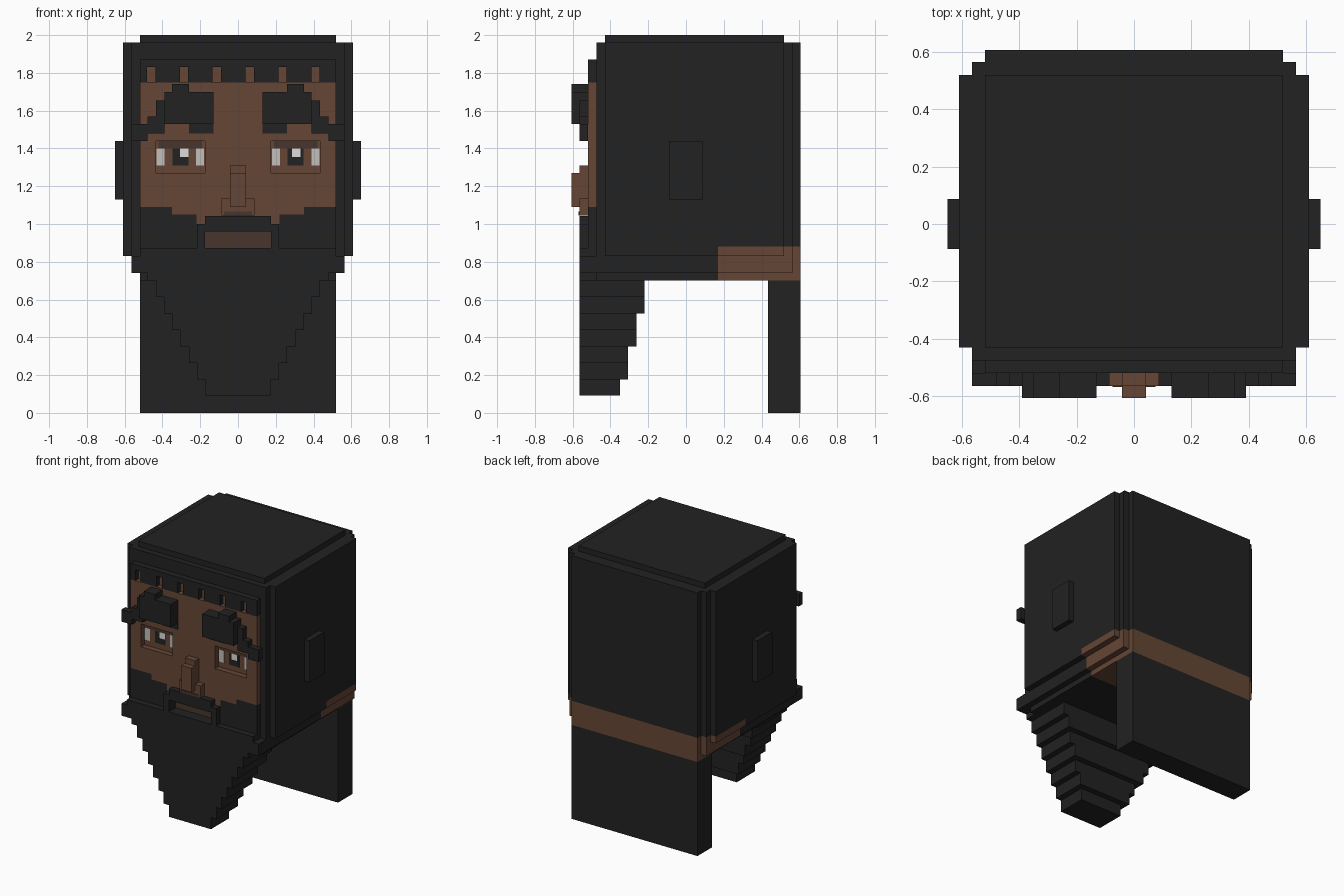
import bpy
import bmesh

cube = bpy.data.objects.get("Cube")
if cube:
    bpy.data.objects.remove(cube, do_unlink=True)


def material(name, r, g, b):
    m = bpy.data.materials.new(name)
    m.use_nodes = True
    m.diffuse_color = (r, g, b, 1)
    bsdf = next(n for n in m.node_tree.nodes if n.type == "BSDF_PRINCIPLED")
    bsdf.inputs["Base Color"].default_value = (r, g, b, 1)
    return m


hair = material("black hair", .016, .016, .016)
skin = material("brown skin", .133, .061, .036)
lip = material("dark brown lip", .065, .036, .026)
white = material("eye white", .55, .53, .50)
shine = material("eye highlight", .72, .72, .70)


def part(name, mat, boxes, mirror=False):
    """One object from boxes given as (x0, x1, y0, y1, z0, z1)."""
    bm = bmesh.new()
    for x0, x1, y0, y1, z0, z1 in boxes:
        for a, b in ([(x0, x1), (-x1, -x0)] if mirror else [(x0, x1)]):
            verts = bmesh.ops.create_cube(bm, size=1)["verts"]
            bmesh.ops.scale(bm, verts=verts, vec=(b - a, y1 - y0, z1 - z0))
            bmesh.ops.translate(bm, verts=verts,
                                vec=((a + b) / 2, (y0 + y1) / 2, (z0 + z1) / 2))
    mesh = bpy.data.meshes.new(name)
    bm.to_mesh(mesh)
    bm.free()
    mesh.materials.append(mat)
    ob = bpy.data.objects.new(name, mesh)
    bpy.context.collection.objects.link(ob)
    return ob


FACE, BACK, RAISED, BUMP = -.52, -.475, -.565, -.607   # depth layers
NECK_Z, NECK_Y = .88, .17                              # nape skin limits

# Head: three nested slabs, with skin at the low rear
upper, jaw, nape = [], [], []
for w, y0, y1, z0 in [(.61, -.43, .52, .83), (.565, BACK, .565, .74), (.52, BACK, .607, .70)]:
    upper.append((-w, w, y0, y1, NECK_Z, 1.96))
    jaw.append((-w, w, y0, NECK_Y, z0, NECK_Z))
    nape.append((-w, w, NECK_Y, y1, z0, NECK_Z))
upper.append((-.52, .52, -.43, .52, 1.9, 2.0))
part("head_hair", hair, upper)
part("jaw_hair", hair, jaw)
part("nape_skin", skin, nape)
part("ears", hair, [(.6, .65, -.087, .087, 1.13, 1.44)], True)
part("long_back_hair", hair, [(-.52, .52, .435, .607, 0, .70)])

# Fringe with narrow skin gaps
fingers = [-.46 + .174 * i for i in range(6)]
edges = [FACE] + [x + s * .022 for x in fingers for s in (-1, 1)] + [-FACE]
fringe = [(-.52, .52, FACE, BACK, 1.83, 1.87)]
fringe += [(a, b, FACE, BACK, 1.75, 1.83) for a, b in zip(edges[::2], edges[1::2])]
part("fringe", hair, fringe)
part("fringe_gaps", skin, [(x - .022, x + .022, BACK - .008, BACK, 1.75, 1.83) for x in fingers])

# Face plate, leaving openings for the eyes
part("face_skin", skin, [
    (0, .52, FACE, BACK, 1.44, 1.75),
    (0, .175, FACE, BACK, 1.27, 1.44),
    (.435, .52, FACE, BACK, 1.27, 1.44),
    (0, .52, FACE, BACK, 1.09, 1.27),
    (0, .35, FACE, BACK, 1.05, 1.09),
    (0, .22, FACE, BACK, 1.0, 1.05)], True)

# Eyes, painted inside the openings
D = BACK - .003
part("eye_sockets", skin, [(.175, .435, D, BACK, 1.27, 1.44)], True)
part("eyelids", lip, [(.19, .42, D - .004, BACK, 1.40, 1.44)], True)
part("eye_whites", white, [(.39, .432, D - .003, BACK, 1.31, 1.40),
                           (.18, .222, D - .003, BACK, 1.31, 1.40)], True)
part("pupils", hair, [(.262, .347, D - .003, BACK, 1.31, 1.40)], True)
part("eye_highlights", shine, [(x, x + .045, D - .006, BACK, 1.355, 1.40)
                               for x in (-.308, .285)])

# Eyebrows
part("eyebrows", hair, [
    (.13, .39, BUMP, FACE, 1.53, 1.70),
    (.26, .35, BUMP, FACE, 1.65, 1.74),
    (.39, .435, RAISED, FACE, 1.48, 1.655),
    (.435, .48, RAISED, FACE, 1.48, 1.57),
    (.48, .565, RAISED, FACE, 1.44, 1.53),
    (.13, .26, FACE - .005, FACE, 1.48, 1.53)], True)

# Nose
part("nose", skin, [
    (-.042, .042, BUMP, FACE, 1.09, 1.27),
    (-.042, .042, RAISED, FACE, 1.27, 1.31),
    (-.087, .087, RAISED, FACE, 1.045, 1.135)])
part("nose_shadow_strip", lip, [(-.075, .075, RAISED - .004, RAISED, 1.045, 1.065)])

# Moustache, cheeks and mouth
part("cheek_beard", hair, [
    (.35, .52, FACE, BACK, .87, 1.09),
    (.22, .35, FACE, BACK, .87, 1.05),
    (.175, .22, FACE, BACK, .87, 1.0)], True)
part("moustache", hair, [(0, .175, RAISED, BACK, .96, 1.043),
                         (.175, .217, RAISED, BACK, .87, 1.0)], True)
part("mouth", lip, [(-.175, .175, BACK - .008, BACK, .87, .96)])

# Stepped, tapering beard
beard = [(-.52, .52, RAISED, BACK, .83, .872), (-.565, .565, RAISED, BACK, .74, .83),
         (-.48, .48, RAISED, -.22, .70, .75)]
top, width = .70, .435
backs = [-.22, -.22, -.263, -.263, -.307, -.307, -.35]
for back in backs:
    beard.append((-width, width, RAISED, back, top - .087, top))
    top -= .087
    width -= .0437
part("beard", hair, beard)
